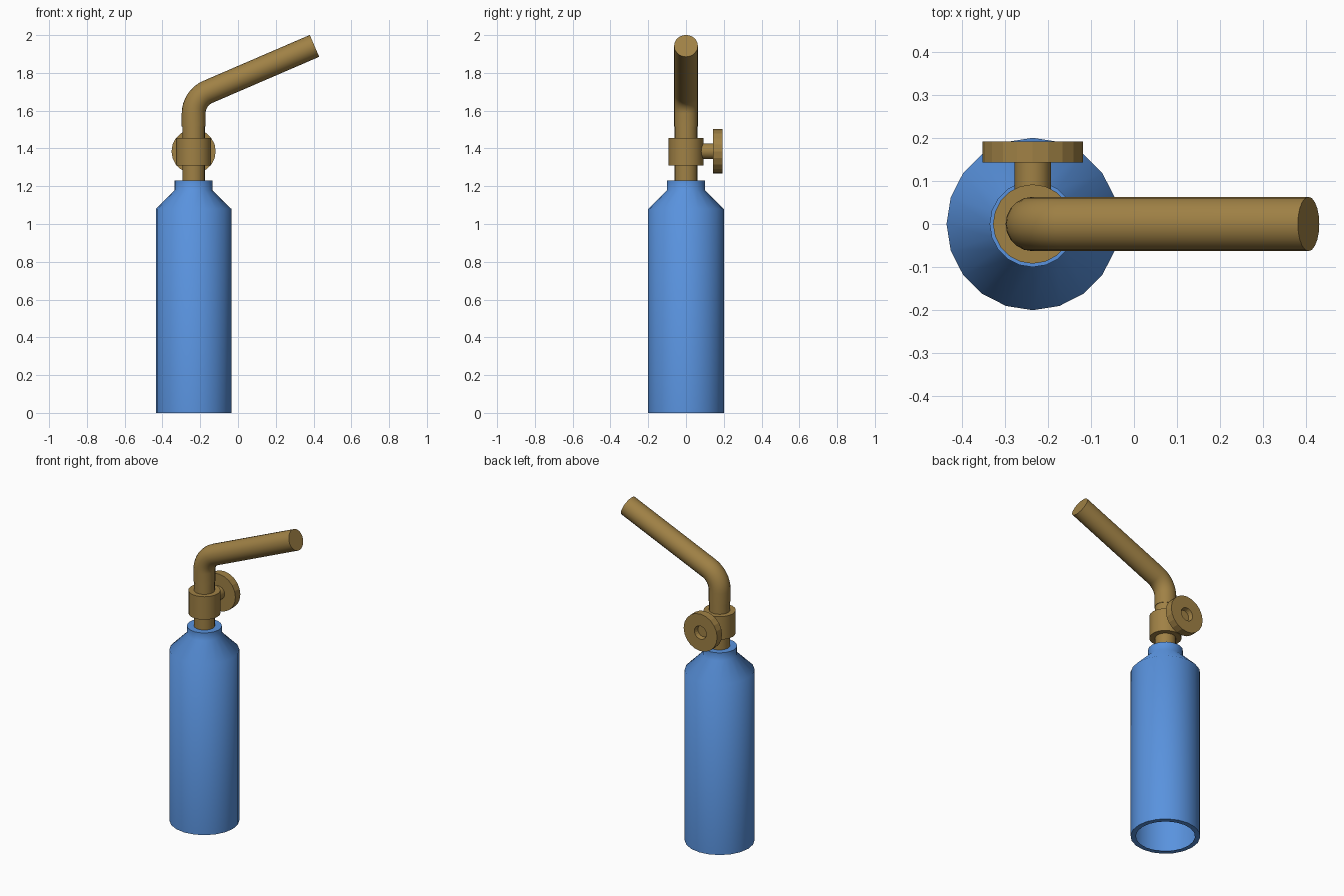
import bpy, bmesh
from math import sin, cos, pi, radians, tan
from mathutils import Vector, Matrix

if "Cube" in bpy.data.objects:
    bpy.data.objects.remove(bpy.data.objects["Cube"])

CX = -0.235          # axis of the bottle
VALVE_Z = 1.385      # height of the valve handle axis
SLOPE = radians(23.3)


def material(name, rgb):
    m = bpy.data.materials.new(name)
    m.diffuse_color = (*rgb, 1)
    m.use_nodes = True
    m.node_tree.nodes["Principled BSDF"].inputs["Base Color"].default_value = m.diffuse_color
    return m


blue = material("blue_paint", (0.10, 0.29, 0.73))
brass = material("brass", (0.35, 0.22, 0.06))


def skin(name, rings, mat, cap_start, cap_end, smooth):
    """Join equal-sized rings of points into a tube."""
    bm = bmesh.new()
    loops = [[bm.verts.new(p) for p in ring] for ring in rings]
    n = len(loops[0])
    for a, b in zip(loops, loops[1:]):
        for i in range(n):
            j = (i + 1) % n
            bm.faces.new((a[i], a[j], b[j], b[i]))
    if cap_start:
        bm.faces.new(loops[0][::-1])
    if cap_end:
        bm.faces.new(loops[-1])
    me = bpy.data.meshes.new(name)
    bm.to_mesh(me)
    bm.free()
    me.materials.append(mat)
    ob = bpy.data.objects.new(name, me)
    bpy.context.collection.objects.link(ob)
    bpy.ops.object.select_all(action='DESELECT')
    bpy.context.view_layer.objects.active = ob
    ob.select_set(True)
    if smooth:
        bpy.ops.object.shade_smooth_by_angle(angle=radians(smooth))
    return ob


def lathe(name, profile, mat, n=20, frame=Matrix.Translation((CX, 0, 0)),
          cap_start=False, cap_end=False, smooth=35):
    """Revolve (radius, height) points about the local z axis of frame."""
    rings = [[frame @ Vector((r * cos(2 * pi * i / n), r * sin(2 * pi * i / n), z))
              for i in range(n)] for r, z in profile]
    return skin(name, rings, mat, cap_start, cap_end, smooth)


# Bottle: open base with a flat rim, sloped shoulder and short neck
lathe("bottle", [(0.17, 0), (0.2, 0), (0.2, 1.08), (0.1, 1.18), (0.1, 1.23)],
      blue, cap_end=True, smooth=50)

# Valve stem and valve body
lathe("valve_stem", [(0.06, 1.22), (0.06, 1.52)], brass, cap_start=True, cap_end=True)
lathe("valve_body", [(0.06, 1.31), (0.092, 1.31), (0.092, 1.455), (0.06, 1.455)],
      brass, cap_start=True, cap_end=True)

# Handle parts turn about an axis pointing to the back (+y)
back = Matrix.Translation((CX, 0, VALVE_Z)) @ Matrix.Rotation(-pi / 2, 4, 'X')
lathe("handle_spindle", [(0.042, 0.05), (0.042, 0.15)], brass, frame=back,
      cap_start=True, cap_end=True)
lathe("handle_wheel", [(0.04, 0.143), (0.117, 0.143), (0.117, 0.192),
                       (0.042, 0.192), (0.036, 0.165)],
      brass, frame=back, cap_start=True, cap_end=True, smooth=0)

# Bent nozzle pipe: upright, arc, then straight along the slope
R, TURN = 0.125, pi / 2 - SLOPE
bend_z = 1.667 - R * tan(TURN / 2)
path = [(CX, 1.515, 0.0)]
for k in range(9):
    a = TURN * k / 8
    path.append((CX + R * (1 - cos(a)), bend_z + R * sin(a), a))
path.append((0.405, 1.943, TURN))

rings = []
for x, z, a in path:
    rot = Matrix.Rotation(a, 3, 'Y')
    rings.append([Vector((x, 0, z)) + rot @ Vector((0.063 * cos(2 * pi * i / 20),
                  0.063 * sin(2 * pi * i / 20), 0)) for i in range(20)])
skin("nozzle_pipe", rings, brass, True, True, 35)
